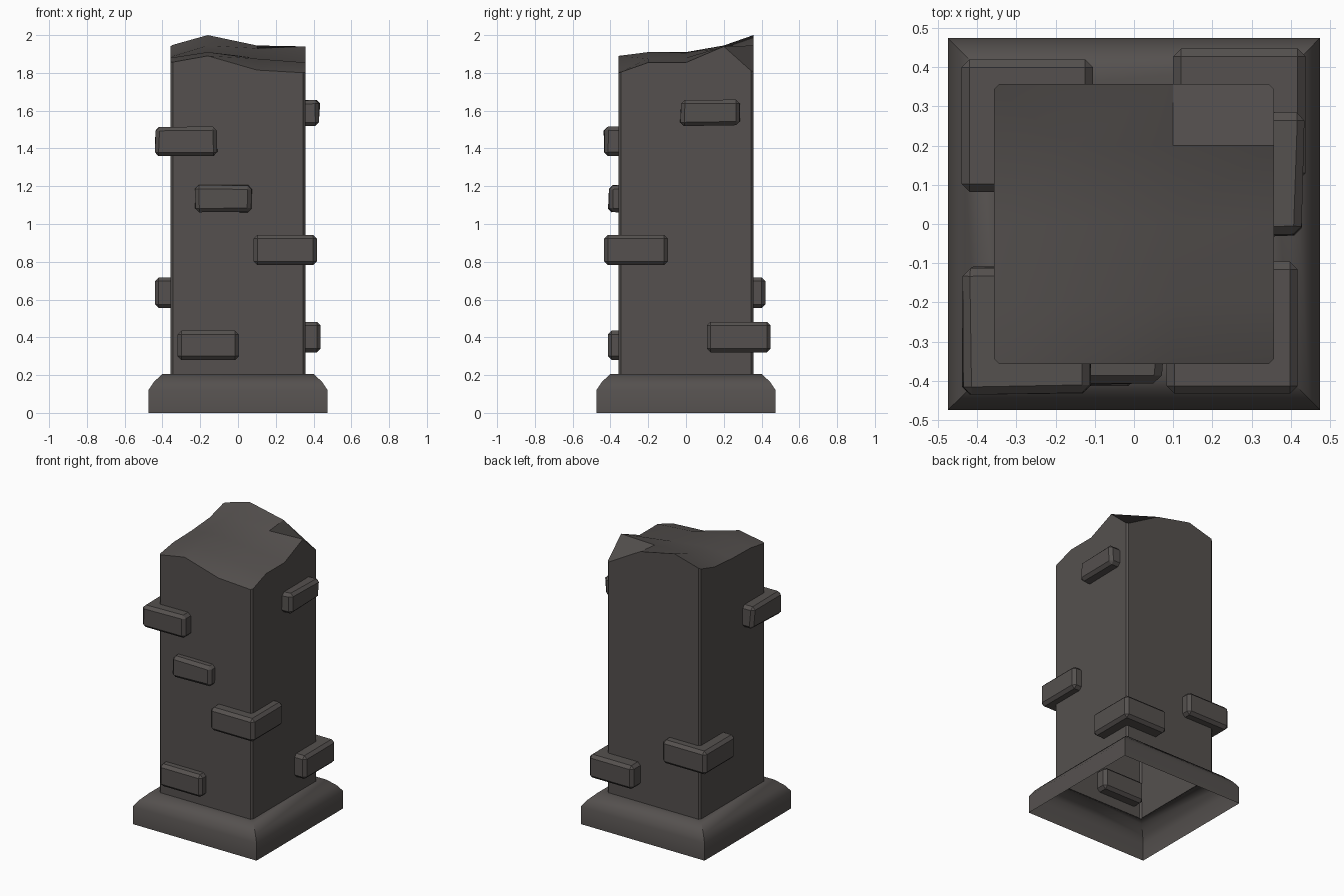
import bpy, bmesh, math, random
from mathutils import Vector

if "Cube" in bpy.data.objects:
    bpy.data.objects.remove(bpy.data.objects["Cube"])

random.seed(4)
stone = bpy.data.materials.new("dark_stone")
stone.diffuse_color = (0.09, 0.081, 0.077, 1)
stone.use_nodes = True
stone.node_tree.nodes["Principled BSDF"].inputs["Base Color"].default_value = stone.diffuse_color


def finish(bm, name, smooth_angle=None):
    bmesh.ops.recalc_face_normals(bm, faces=bm.faces[:])
    if smooth_angle:
        for f in bm.faces:
            f.smooth = True
        for e in bm.edges:
            e.smooth = e.calc_face_angle(math.pi) < math.radians(smooth_angle)
    me = bpy.data.meshes.new(name)
    bm.to_mesh(me)
    bm.free()
    me.materials.append(stone)
    ob = bpy.data.objects.new(name, me)
    bpy.context.collection.objects.link(ob)
    return ob


# Base: square moulding, open underneath
bm = bmesh.new()
rings = []
for r, z in [(0.475, 0), (0.475, 0.12), (0.447, 0.162), (0.40, 0.207), (0.35, 0.207)]:
    rings.append([bm.verts.new((sx * r, sy * r, z))
                  for sx, sy in [(-1, -1), (1, -1), (1, 1), (-1, 1)]])
for a, b in zip(rings, rings[1:]):
    for i in range(4):
        j = (i + 1) % 4
        bm.faces.new((a[i], a[j], b[j], b[i]))
finish(bm, "base", 46)

# Column: hollow square shaft with a broken, uneven top
R = 0.357
xs = [-R, -0.16, 0.10, R]
ys = [-R, -0.2, 0, 0.2, R]
heights = [
    [1.855, 1.89, 1.815, 1.80],
    [1.88, 1.91, 1.875, 1.855],
    [1.885, 1.91, 1.88, 1.855],
    [1.90, 1.945, 1.93, 1.94],
    [1.945, 2.0, 1.945, 1.80],
]
bm = bmesh.new()
grid = [[bm.verts.new((x, y, heights[j][i])) for i, x in enumerate(xs)]
        for j, y in enumerate(ys)]
for j in range(4):
    for i in range(3):
        bm.faces.new((grid[j][i], grid[j][i + 1], grid[j + 1][i + 1], grid[j + 1][i]))
rim = [e for e in bm.edges if e.is_boundary]
ext = bmesh.ops.extrude_edge_only(bm, edges=rim)
for v in ext["geom"]:
    if isinstance(v, bmesh.types.BMVert):
        v.co.z = 0.206
corners = [e for e in bm.edges
           if abs(e.verts[0].co.z - e.verts[1].co.z) > 1
           and abs(abs(e.verts[0].co.x) - R) < 1e-4
           and abs(abs(e.verts[0].co.y) - R) < 1e-4]
bmesh.ops.bevel(bm, geom=corners, offset=0.012, segments=1, affect='EDGES')
finish(bm, "column", 28)


# Protruding bricks: bevelled boxes, some slightly chipped out of square
def brick(name, lo, hi, chip=0.0):
    bm = bmesh.new()
    bmesh.ops.create_cube(bm, size=1)
    lo, hi = Vector(lo), Vector(hi)
    for v in bm.verts:
        v.co = Vector([lo[k] if v.co[k] < 0 else hi[k] for k in range(3)])
        for k in range(3):
            inward = -1 if v.co[k] > (lo[k] + hi[k]) / 2 else 1
            v.co[k] += inward * random.uniform(0, chip)
    bmesh.ops.bevel(bm, geom=bm.edges[:], offset=0.02, segments=1, affect='EDGES')
    finish(bm, name)


brick("front_brick_low", (-0.32, -0.414, 0.28), (0.005, -0.28, 0.435))
brick("front_brick_high", (-0.24, -0.416, 1.05), (0.085, -0.28, 1.21), 0.018)
brick("front_left_corner_brick", (-0.442, -0.443, 1.355), (-0.105, -0.105, 1.518), 0.014)
brick("front_right_corner_brick", (0.083, -0.433, 0.782), (0.418, -0.096, 0.942))
brick("back_left_corner_brick", (-0.44, 0.082, 0.555), (-0.105, 0.42, 0.717))
brick("back_right_corner_brick", (0.10, 0.11, 0.32), (0.438, 0.448, 0.482))
brick("right_brick_high", (0.28, -0.037, 1.515), (0.438, 0.295, 1.66), 0.012)
